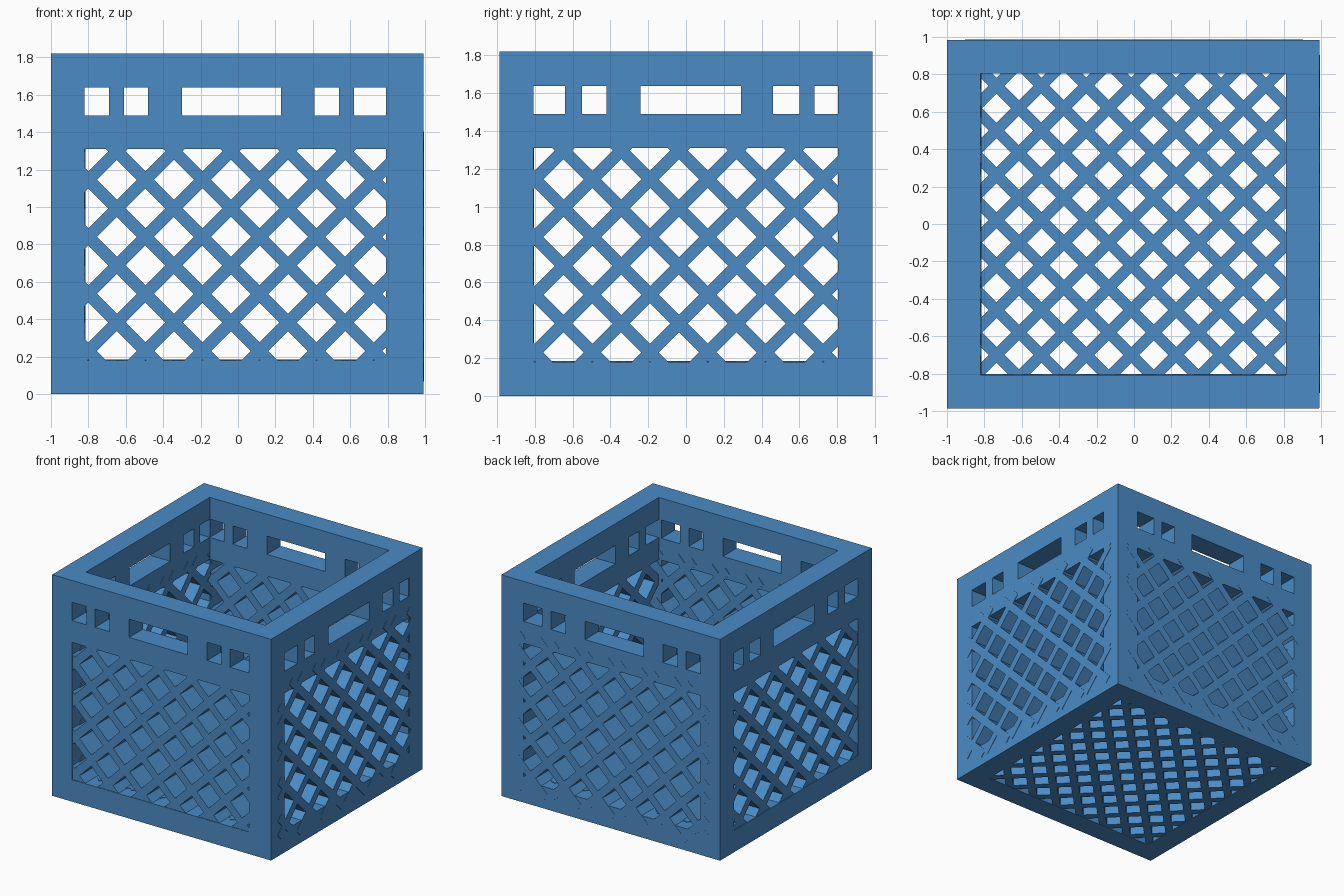
import bpy, bmesh
from mathutils import Vector

if "Cube" in bpy.data.objects:
    bpy.data.objects.remove(bpy.data.objects["Cube"])

T = 0.18  # wall thickness

plastic = bpy.data.materials.new("blue_plastic")
plastic.diffuse_color = (0.07, 0.26, 0.56, 1)
plastic.use_nodes = True
plastic.node_tree.nodes["Principled BSDF"].inputs["Base Color"].default_value = plastic.diffuse_color


def finish(name, bm):
    bmesh.ops.recalc_face_normals(bm, faces=bm.faces)
    me = bpy.data.meshes.new(name)
    bm.to_mesh(me)
    bm.free()
    me.materials.append(plastic)
    ob = bpy.data.objects.new(name, me)
    bpy.context.collection.objects.link(ob)
    return ob


def panel(name, place, u0, u1, v0, v1, holes):
    """Flat slab with rectangular through holes; place maps (u, v, depth) to space."""
    us = sorted({u0, u1, *[h[0] for h in holes], *[h[1] for h in holes]})
    vs = sorted({v0, v1, *[h[2] for h in holes], *[h[3] for h in holes]})
    bm = bmesh.new()
    grid = [[bm.verts.new((u, v, 0)) for v in vs] for u in us]
    for i in range(len(us) - 1):
        for j in range(len(vs) - 1):
            cu, cv = (us[i] + us[i + 1]) / 2, (vs[j] + vs[j + 1]) / 2
            if not any(a < cu < b and c < cv < d for a, b, c, d in holes):
                bm.faces.new((grid[i][j], grid[i + 1][j],
                              grid[i + 1][j + 1], grid[i][j + 1]))
    bmesh.ops.delete(bm, geom=[v for v in bm.verts if not v.link_faces], context='VERTS')
    ext = bmesh.ops.extrude_face_region(bm, geom=bm.faces[:], use_keep_orig=True)
    for v in ext["geom"]:
        if isinstance(v, bmesh.types.BMVert):
            v.co.z = T
    for v in bm.verts:
        v.co = place(*v.co)
    finish(name, bm)


def lattice(name, place, box, centre, period, width, shift):
    """Crossed diagonal bars, clipped to box, with a crossing at centre."""
    u0, u1, v0, v1 = box
    bm = bmesh.new()
    for s in (1, -1):
        for k in range(-20, 21):
            # bar centre line: v = s * u + c
            c = centre[1] - s * centre[0] + k * period
            lo, hi = sorted(((v0 - c) / s, (v1 - c) / s))
            a, b = max(lo, u0), min(hi, u1)
            if b - a < 0.05:
                continue
            p, q = Vector((a, s * a + c)), Vector((b, s * b + c))
            n = Vector((-s, 1)).normalized() * width / 2
            corners = (p - n, q - n, q + n, p + n)
            lower = [bm.verts.new(place(x.x, x.y, shift)) for x in corners]
            upper = [bm.verts.new(place(x.x, x.y, shift + T)) for x in corners]
            bm.faces.new(lower)
            bm.faces.new(upper)
            for i in range(4):
                j = (i + 1) % 4
                bm.faces.new((lower[i], lower[j], upper[j], upper[i]))
    finish(name, bm)


# Window and grip holes of the front/back and side walls
def wall_holes(spans, u0, u1):
    return [(u0, u1, 0.18, 1.31)] + [(a, b, 1.49, 1.64) for a, b in spans]


x_holes = wall_holes([(-0.82, -0.69), (-0.61, -0.48), (-0.30, 0.23),
                      (0.41, 0.54), (0.62, 0.79)], -0.82, 0.79)
y_holes = wall_holes([(-0.81, -0.64), (-0.55, -0.42), (-0.24, 0.29),
                      (0.46, 0.60), (0.68, 0.81)], -0.81, 0.81)

# Four walls: placement, width range, holes, lattice depth offset
walls = {
    "front": (lambda u, v, w: (u, -0.987 + w, v), -1.0, 0.99, x_holes, 0.004),
    "back": (lambda u, v, w: (u, 0.984 - w, v), -1.0, 0.99, x_holes, -0.002),
    "left": (lambda u, v, w: (-1.0 + w, u, v), -0.985, 0.985, y_holes, 0.004),
    "right": (lambda u, v, w: (0.992 - w, u, v), -0.985, 0.985, y_holes, -0.003),
}
for side, (place, u0, u1, holes, shift) in walls.items():
    panel(side + "_wall", place, u0, u1, 0, 1.82, holes)
    lattice(side + "_lattice", place, (-0.88, 0.88, 0.09, 1.38),
            (-0.19, 0.84), 0.305, 0.065, shift)

# Floor lattice, joined to the bottom rails of the walls
lattice("floor_lattice", lambda u, v, w: (u, v, w),
        (-0.87, 0.87, -0.87, 0.87), (-0.015, 0.02), 0.24, 0.06, 0.004)
